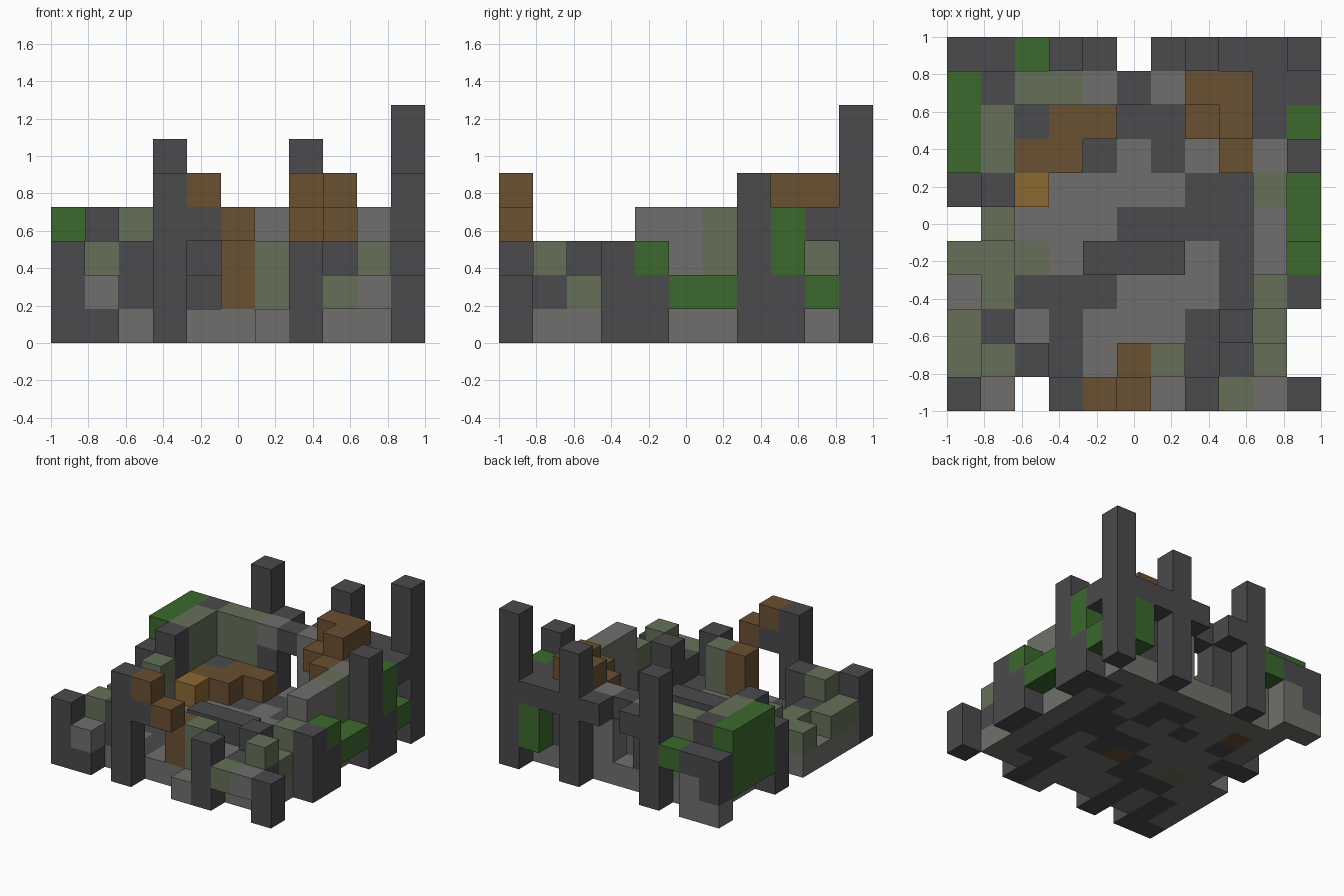
import bpy
import bmesh
from mathutils import Matrix

cube = bpy.data.objects.get("Cube")
if cube:
    bpy.data.objects.remove(cube)

SPAN = 11
SIZE = 2 / SPAN
parts = {}


def make_material(name, *rgb):
    mat = bpy.data.materials.new(name)
    mat.use_nodes = True
    mat.diffuse_color = (*rgb, 1)
    shader = next(n for n in mat.node_tree.nodes if n.type == "BSDF_PRINCIPLED")
    shader.inputs["Base Color"].default_value = (*rgb, 1)
    return mat


dark = make_material("dark_stone", 0.069, 0.067, 0.075)
grey = make_material("grey_stone", 0.162, 0.159, 0.150)
moss = make_material("mossy_stone", 0.133, 0.162, 0.098)
wood = make_material("brown_wood", 0.144, 0.080, 0.032)
leaf = make_material("green_leaves", 0.045, 0.141, 0.026)
pale = make_material("light_wood", 0.262, 0.141, 0.032)


def fill(part, mat, x, y, z, wide=1, deep=1, high=1):
    """Fill a box of blocks; a later box replaces an earlier one."""
    for i in range(x, x + wide):
        for j in range(y, y + deep):
            for k in range(z, z + high):
                parts[i, j, k] = (part, mat)


def pillar(part, x, y, high):
    fill(part, dark, x, y, 0, high=high)


def build(part):
    """Join the blocks of one part, leaving out faces hidden by a neighbour."""
    bm = bmesh.new()
    mats = []
    for cell, (owner, mat) in parts.items():
        if owner != part:
            continue
        if mat not in mats:
            mats.append(mat)
        place = [c + 0.5 for c in cell]
        made = bmesh.ops.create_cube(bm, size=1, matrix=Matrix.Translation(place))
        hidden = []
        for face in {f for v in made["verts"] for f in v.link_faces}:
            face.material_index = mats.index(mat)
            step = face.calc_center_median() - Matrix.Translation(place).translation
            beside = tuple(round(c + 2 * s) for c, s in zip(cell, step))
            if beside in parts:
                hidden.append(face)
        bmesh.ops.delete(bm, geom=hidden, context="FACES")
    bmesh.ops.remove_doubles(bm, verts=bm.verts, dist=0.01)
    bm.transform(Matrix.Translation((-1, -1, 0)) @ Matrix.Scale(SIZE, 4))
    mesh = bpy.data.meshes.new(part)
    bm.to_mesh(mesh)
    bm.free()
    for mat in mats:
        mesh.materials.append(mat)
    bpy.context.collection.objects.link(bpy.data.objects.new(part, mesh))


# Floor slab with dark paving
fill("floor", grey, 1, 1, 0, wide=9, deep=9)
fill("floor", grey, 0, 1, 0, deep=4)
fill("floor", grey, 6, 0, 0)
fill("floor", dark, 1, 1, 0, deep=2)
fill("floor", dark, 3, 1, 0, deep=3)
fill("floor", dark, 2, 3, 0, wide=3)
fill("floor", dark, 7, 1, 0, deep=2)
fill("floor", dark, 8, 2, 0, deep=6)
fill("floor", dark, 4, 4, 0, wide=3)
fill("floor", dark, 5, 5, 0, wide=3)
fill("floor", dark, 7, 6, 0)
for x in (2, 4, 6):
    fill("floor", dark, x, 7, 0)
fill("floor", dark, 5, 8, 0, wide=2)
fill("floor", dark, 9, 8, 0)
fill("floor", moss, 2, 4, 0)
fill("floor", wood, 5, 4, 0)
fill("floor", wood, 2, 8, 0)

# Fallen rubble and timber inside
fill("rubble", dark, 4, 4, 1, wide=3)
fill("rubble", dark, 2, 8, 1)
fill("fallen_beam", wood, 2, 7, 1, wide=2)
fill("fallen_beam", wood, 3, 8, 1, wide=2)
fill("crate", pale, 2, 6, 1)

# Front wall and its doorway timber
pillar("front_right_corner", 0, 0, high=3)
pillar("front_step", 1, 0, high=1)
fill("front_step", grey, 1, 0, 1)
pillar("door_pillar", 3, 0, high=5)
fill("door_pillar", dark, 4, 0, 3)
fill("door_timber", wood, 4, 0, 4)
fill("door_timber", wood, 5, 0, 3)
fill("door_timber", wood, 5, 1, 1, high=2)
pillar("front_pillar", 7, 0, high=3)
pillar("front_left_corner", 10, 0, high=2)
fill("front_ledge", moss, 8, 0, 1)
fill("front_ledge", grey, 9, 0, 1)
fill("front_wall", dark, 1, 1, 1, wide=2)
fill("front_wall", moss, 1, 1, 2)
fill("front_wall", dark, 2, 1, 2)
fill("front_wall", moss, 6, 1, 1, high=2)
fill("front_wall", dark, 8, 1, 1, wide=2)
fill("front_wall", moss, 9, 1, 2)

# Right wall
fill("right_wall", moss, 0, 1, 1, deep=2)
fill("right_wall", dark, 1, 2, 1)
fill("right_wall", moss, 1, 3, 1)
fill("right_wall", moss, 0, 4, 1, wide=2)
fill("right_wall", grey, 1, 5, 1)
fill("right_wall", moss, 1, 5, 2)
fill("right_wall", moss, 1, 7, 1, deep=2, high=3)
pillar("right_pillar", 0, 6, high=3)
pillar("right_pillar", 1, 6, high=4)
fill("right_leaves", leaf, 0, 7, 1, deep=3, high=3)

# Left wall
fill("left_wall", dark, 8, 2, 1, high=2)
fill("left_wall", moss, 9, 2, 1)
fill("left_wall", dark, 9, 3, 1)
fill("left_wall", moss, 9, 3, 2)
fill("left_wall", grey, 9, 4, 1, deep=4, high=3)
fill("left_wall", moss, 9, 6, 2, high=2)
fill("left_wall", dark, 9, 8, 1, high=3)
pillar("left_front_pillar", 10, 3, high=3)
pillar("left_front_pillar", 10, 4, high=2)
pillar("left_back_pillar", 10, 7, high=5)
pillar("left_back_pillar", 10, 8, high=2)
fill("left_leaves", leaf, 10, 4, 2)
fill("left_leaves", leaf, 10, 5, 1, deep=2)
fill("left_leaves", leaf, 10, 8, 2, high=2)
fill("left_leaves", leaf, 10, 9, 1)

# Back wall, open under the lintel in the middle
fill("back_wall", dark, 1, 9, 1, high=3)
fill("back_wall", moss, 2, 9, 1, wide=2, high=3)
fill("back_wall", dark, 4, 9, 1, high=2)
fill("back_wall", grey, 4, 9, 3)
fill("back_wall", dark, 5, 9, 3)
fill("back_wall", grey, 6, 9, 1, high=3)
fill("back_wall", dark, 7, 9, 1, wide=3, high=3)
fill("back_wall", moss, 9, 9, 2)
fill("back_wall", dark, 10, 9, 3)

# Pillars, side arms and leaves behind the back wall
fill("back_right_corner", grey, 0, 10, 0)
fill("back_right_corner", grey, 1, 10, 0, high=2)
fill("back_right_corner", dark, 0, 10, 1, high=2)
fill("back_right_corner", dark, 1, 10, 2)
for x in (3, 7):
    pillar("back_pillar", x, 10, high=6)
pillar("back_left_corner", 10, 10, high=7)
for x in (4, 6, 8, 9):
    fill("back_arm", dark, x, 10, 3)
fill("back_leaves", leaf, 2, 10, 2)
fill("back_leaves", leaf, 9, 10, 1, high=2)

# Broken roof timber
fill("roof_timber", wood, 7, 9, 4, wide=2)
fill("roof_timber", wood, 7, 8, 3, wide=2)
fill("roof_timber", wood, 8, 8, 4)
fill("roof_timber", wood, 8, 7, 3)

for part in dict.fromkeys(owner for owner, _ in parts.values()):
    build(part)
